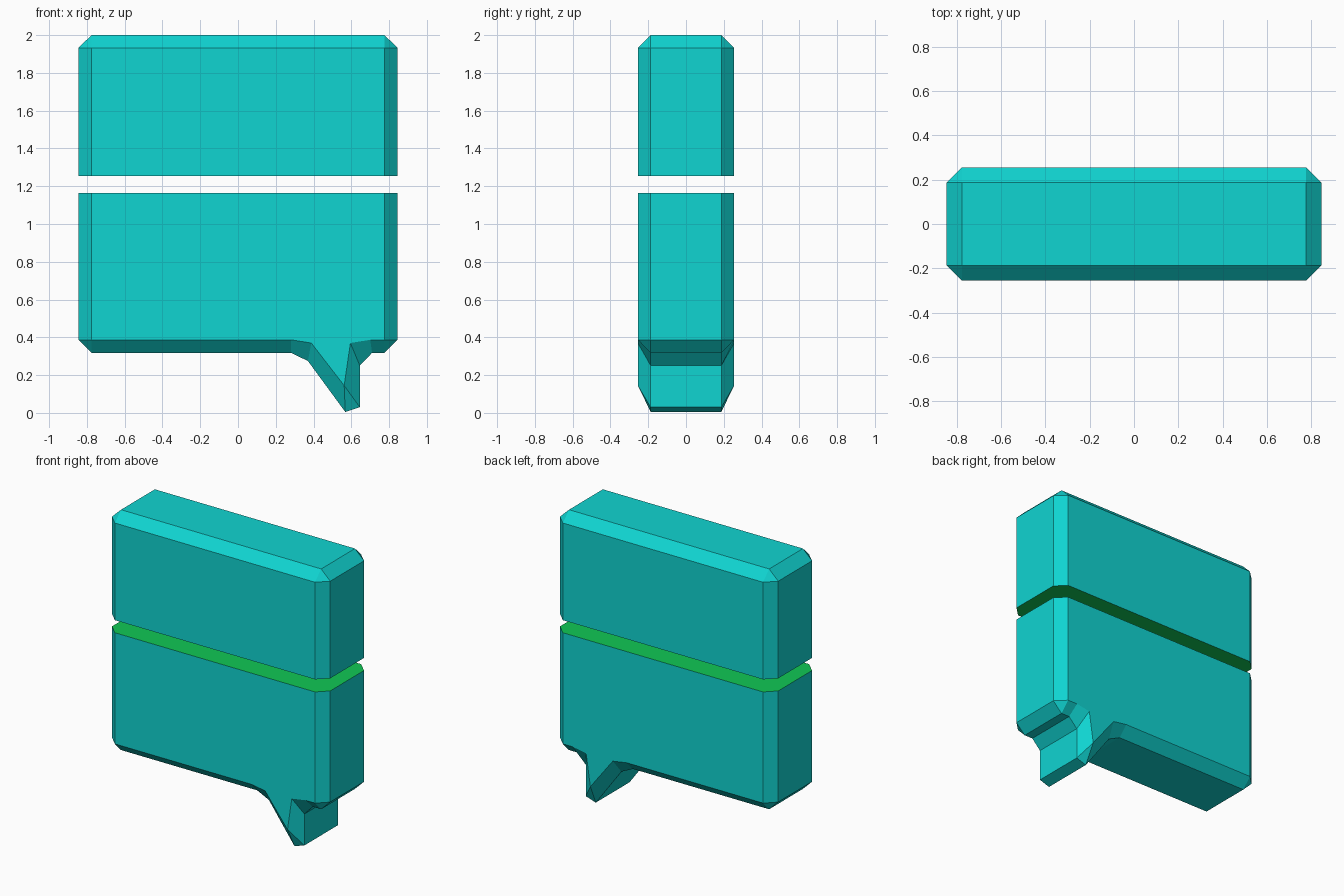
import bpy, bmesh

if "Cube" in bpy.data.objects:
    bpy.data.objects.remove(bpy.data.objects["Cube"])

Y_OUT, Y_IN = 0.187, 0.255   # depth of the side walls / of the front and back faces


def material(name, color):
    m = bpy.data.materials.new(name)
    m.diffuse_color = color
    m.use_nodes = True
    m.node_tree.nodes["Principled BSDF"].inputs["Base Color"].default_value = m.diffuse_color
    return m


teal = material("teal", (0.005, 0.66, 0.64, 1))
green = material("green", (0.005, 0.58, 0.09, 1))


def chamfered_slab(name, profile):
    """Profile pairs: (outer x, z, face x, z). The closing edge is the green cut."""
    bm = bmesh.new()
    rings = []
    for y, k in ((-Y_IN, 2), (-Y_OUT, 0), (Y_OUT, 0), (Y_IN, 2)):
        rings.append([bm.verts.new((p[k], y, p[k + 1])) for p in profile])
    n = len(profile)
    for a, b in zip(rings, rings[1:]):
        for i in range(n):
            j = (i + 1) % n
            f = bm.faces.new((a[i], a[j], b[j], b[i]))
            f.material_index = 1 if j == 0 else 0
    bm.faces.new(rings[0])
    bm.faces.new(rings[-1])
    # shared face corners collapse into clean corner triangles
    bmesh.ops.remove_doubles(bm, verts=bm.verts[:], dist=0.0005)
    bmesh.ops.recalc_face_normals(bm, faces=bm.faces[:])
    me = bpy.data.meshes.new(name)
    bm.to_mesh(me)
    bm.free()
    me.materials.append(teal)
    me.materials.append(green)
    ob = bpy.data.objects.new(name, me)
    bpy.context.collection.objects.link(ob)
    return ob


# Upper half of the speech bubble
chamfered_slab("bubble_upper", [
    (-0.845, 1.253, -0.775, 1.253),
    (-0.845, 1.933, -0.775, 1.933),
    (-0.775, 2.0, -0.775, 1.933),
    (0.775, 2.0, 0.775, 1.933),
    (0.845, 1.933, 0.775, 1.933),
    (0.845, 1.253, 0.775, 1.253),
])

# Lower half with the pointed tail
chamfered_slab("bubble_lower_with_tail", [
    (-0.845, 1.165, -0.775, 1.165),
    (-0.845, 0.387, -0.775, 0.387),
    (-0.775, 0.318, -0.775, 0.387),
    (0.28, 0.318, 0.28, 0.387),
    (0.37, 0.275, 0.388, 0.37),
    (0.568, 0.005, 0.562, 0.145),
    (0.645, 0.03, 0.562, 0.145),
    (0.645, 0.25, 0.595, 0.37),
    (0.71, 0.318, 0.70, 0.387),
    (0.775, 0.318, 0.775, 0.387),
    (0.845, 0.387, 0.775, 0.387),
    (0.845, 1.165, 0.775, 1.165),
])
